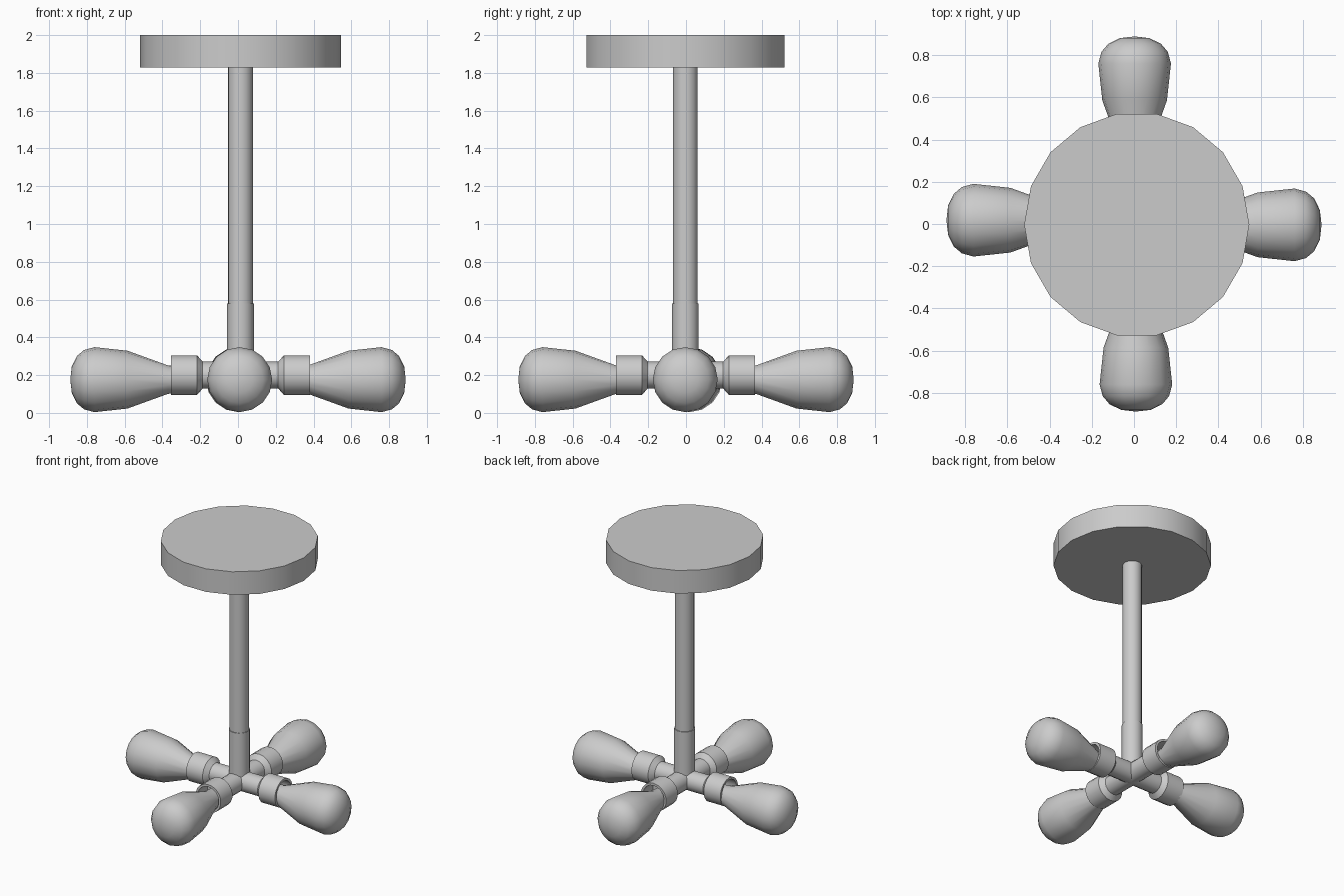
import bpy, math
from mathutils import Matrix

if "Cube" in bpy.data.objects:
    bpy.data.objects.remove(bpy.data.objects["Cube"])

CX, CY = 0.013, -0.003      # stem axis


def lathe(name, profile, sides, matrix, angle=40):
    """Revolve (radius, height) points around local z."""
    verts, faces, rings = [], [], []
    for r, h in profile:
        if r == 0:
            rings.append([len(verts)] * sides)
            verts.append((0, 0, h))
        else:
            rings.append([len(verts) + i for i in range(sides)])
            for i in range(sides):
                a = 2 * math.pi * i / sides
                verts.append((r * math.cos(a), r * math.sin(a), h))
    for lo, hi in zip(rings, rings[1:]):
        for i in range(sides):
            j = (i + 1) % sides
            loop = list(dict.fromkeys((lo[i], lo[j], hi[j], hi[i])))
            faces.append(loop)
    me = bpy.data.meshes.new(name)
    me.from_pydata(verts, [], faces)
    me.transform(matrix)
    ob = bpy.data.objects.new(name, me)
    bpy.context.collection.objects.link(ob)
    bpy.ops.object.select_all(action='DESELECT')
    ob.select_set(True)
    bpy.context.view_layer.objects.active = ob
    bpy.ops.object.shade_smooth_by_angle(angle=math.radians(angle))
    return ob


def tube(name, r, z0, z1, sides):
    return lathe(name, [(0, z0), (r, z0), (r, z1), (0, z1)], sides,
                 Matrix.Translation((CX, CY, 0)))


# ceiling plate, stem and lower sleeve
tube("ceiling_plate", 0.533, 1.828, 2.0, 18)
tube("stem", 0.066, 0.5, 1.84, 18)
tube("stem_sleeve", 0.071, 0.2, 0.58, 18)

# arm with flared open socket, measured outward from the stem
arm = [(0, 0), (0.071, 0), (0.071, 0.2), (0.105, 0.23), (0.105, 0.367),
       (0.088, 0.367), (0.088, 0.25), (0, 0.25)]
# pear-shaped bulb
bulb = [(0, 0.27), (0.066, 0.27), (0.075, 0.37), (0.153, 0.585),
        (0.172, 0.76), (0.157, 0.815), (0.125, 0.853), (0.07, 0.88),
        (0, 0.888)]

# four arms; bulbs sit slightly off the arm axis
bulb_spots = [(0, -0.004), (0.003, 0), (0, 0.018), (0.009, 0)]
for k, (side, (bx, by)) in enumerate(zip(("right", "back", "left", "front"), bulb_spots)):
    turn = Matrix.Rotation(k * math.pi / 2, 4, 'Z') @ Matrix.Rotation(math.pi / 2, 4, 'Y')
    lathe(side + "_arm", arm, 18, Matrix.Translation((CX, CY, 0.2)) @ turn)
    lathe(side + "_bulb", bulb, 16, Matrix.Translation((bx, by, 0.176)) @ turn, 60)
